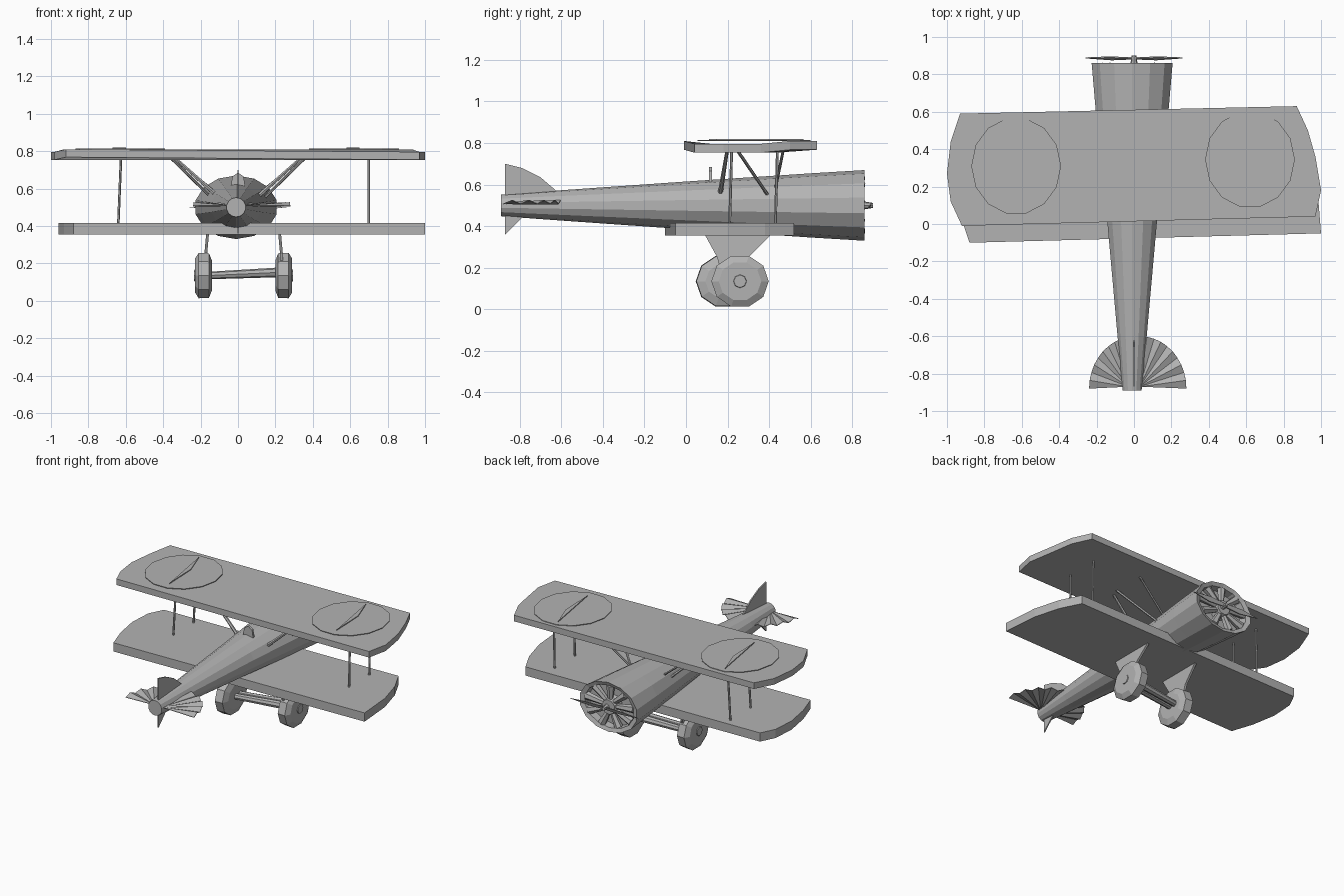
import bpy, bmesh, math
from mathutils import Vector

cube = bpy.data.objects.get("Cube")
if cube:
    bpy.data.objects.remove(cube)

grey = bpy.data.materials.new("plain grey")
grey.use_nodes = True
grey.diffuse_color = (0.45, 0.45, 0.45, 1)
grey.node_tree.nodes["Principled BSDF"].inputs["Base Color"].default_value = grey.diffuse_color


def finish(name, bm):
    bmesh.ops.recalc_face_normals(bm, faces=bm.faces)
    mesh = bpy.data.meshes.new(name)
    bm.to_mesh(mesh)
    bm.free()
    mesh.materials.append(grey)
    obj = bpy.data.objects.new(name, mesh)
    bpy.context.collection.objects.link(obj)
    return obj


def loft(name, rings):
    """Skin a list of equal-length rings and cap both ends."""
    bm = bmesh.new()
    loops = [[bm.verts.new(p) for p in ring] for ring in rings]
    n = len(loops[0])
    for a, b in zip(loops, loops[1:]):
        for i in range(n):
            j = (i + 1) % n
            bm.faces.new((a[i], a[j], b[j], b[i]))
    bm.faces.new(loops[0])
    bm.faces.new(loops[-1])
    return finish(name, bm)


def rod(name, start, end, radius, end_radius=None, sides=6):
    a, b = Vector(start), Vector(end)
    axis = (b - a).normalized()
    u = axis.orthogonal().normalized()
    v = axis.cross(u)
    angles = [math.tau * i / sides for i in range(sides)]
    return loft(name, [[c + r * (u * math.cos(t) + v * math.sin(t)) for t in angles]
                       for c, r in ((a, radius), (b, end_radius or radius))])


def plate(name, points, offset):
    """Prism made from a flat outline and its shifted copy."""
    a = [Vector(p) for p in points]
    return loft(name, [a, [p + Vector(offset) for p in a]])


def oval(cx, cy, z, rx, ry, sides):
    return [(cx + rx * math.cos(math.tau * i / sides),
             cy + ry * math.sin(math.tau * i / sides), z) for i in range(sides)]


# Wings: flat slabs whose tip edges droop
def wing(name, outline, bottom, top, inner):
    def drop(x):
        return 0.02 if abs(x) > inner else 0
    loft(name, [[(x, y, bottom - drop(x) * 0.7) for x, y in outline],
                [(x, y, top - drop(x) * 0.7) for x, y in outline]])


wing("upper_wing", [(-0.92, -0.01), (0.97, 0.04), (1, 0.18), (0.97, 0.36), (0.93, 0.5),
                    (0.87, 0.63), (-0.93, 0.59), (-0.98, 0.44), (-1, 0.27), (-0.98, 0.12)],
     0.768, 0.81, 0.935)
wing("lower_wing", [(-0.88, -0.1), (1, -0.05), (0.98, 0.2), (0.93, 0.38), (0.86, 0.52),
                    (-0.9, 0.48), (-0.95, 0.38), (-0.96, 0.22), (-0.93, 0.05)],
     0.355, 0.415, 1.1)

# Thin round markings and their raised slivers
for side, cx, cy in (("right", -0.63, 0.31), ("left", 0.62, 0.345)):
    plate(side + "_wing_disc", oval(cx, cy, 0.81, 0.24, 0.26, 14), (0, 0, 0.004))
    plate(side + "_wing_sliver", [(cx - 0.04, cy + 0.22, 0.812), (cx + 0.03, cy - 0.2, 0.812),
                                  (cx + 0.02, cy + 0.05, 0.812)], (0, 0, 0.008))

# Fuselage: tapered body with an open cowling
SIDES = 14


def section(y, rx, rz, cz):
    return [(-0.01 + rx * math.cos(math.tau * (i + 0.5) / SIDES), y,
             cz + rz * math.sin(math.tau * (i + 0.5) / SIDES)) for i in range(SIDES)]


loft("fuselage", [section(-0.89, 0.052, 0.052, 0.5), section(-0.6, 0.08, 0.073, 0.5),
                  section(0, 0.135, 0.115, 0.5), section(0.61, 0.2, 0.155, 0.5),
                  section(0.86, 0.222, 0.17, 0.5), section(0.85, 0.19, 0.145, 0.5),
                  section(0.8, 0.185, 0.14, 0.5)])

# Radial engine and propeller
rod("engine_hub", (-0.01, 0.79, 0.5), (-0.01, 0.86, 0.5), 0.07, 0.05, 10)
for i in range(9):
    t = math.tau * i / 9 + math.pi / 2
    rod("engine_cylinder", (-0.01 + 0.04 * math.cos(t), 0.835, 0.5 + 0.04 * math.sin(t)),
        (-0.01 + 0.185 * math.cos(t), 0.835, 0.5 + 0.14 * math.sin(t)), 0.016, 0.028, 6)
rod("propeller_shaft", (0, 0.84, 0.5), (0, 0.9, 0.5), 0.022, 0.012, 8)
for side, s in (("left", 1), ("right", -1)):
    plate(side + "_propeller_blade", [(0, 0.88, 0.49), (0.12 * s, 0.875, 0.485),
                                      (0.26 * s, 0.885, 0.5), (0.13 * s, 0.89, 0.512),
                                      (0, 0.885, 0.51)], (0, 0.006, 0))

# Tailplane: pleated fan on each side
for side, s in (("left", 1), ("right", -1)):
    bm = bmesh.new()
    hub = bm.verts.new((0.03 * s, -0.87, 0.51))
    rim = []
    for i in range(11):
        t = math.pi / 2 * i / 10
        z = 0.515 + (0.012 if i % 2 else -0.006)
        rim.append(bm.verts.new((0.02 + s * (0.01 + 0.25 * math.cos(t)),
                                 -0.88 + 0.28 * math.sin(t), z)))
    for a, b in zip(rim, rim[1:]):
        bm.faces.new((hub, a, b))
    fan = finish(side + "_tailplane", bm)
    solid = fan.modifiers.new("thickness", "SOLIDIFY")
    solid.thickness = 0.004

# Fin above and below the tail
plate("upper_fin", [(-0.004, y, z) for y, z in ((-0.87, 0.5), (-0.87, 0.7), (-0.79, 0.68),
                                                (-0.7, 0.635), (-0.6, 0.55))], (0.008, 0, 0))
plate("lower_fin", [(-0.004, y, z) for y, z in ((-0.87, 0.5), (-0.87, 0.36), (-0.79, 0.44),
                                                (-0.76, 0.5))], (0.008, 0, 0))

# Windscreen stub and headrest
plate("windscreen", [(-0.04, 0.11, 0.6), (0.04, 0.11, 0.6), (0.03, 0.11, 0.665),
                     (0, 0.11, 0.685), (-0.03, 0.11, 0.665)], (0, 0.015, 0))

# Wing struts
for side, x, lean in (("left", 0.7, 0), ("right", -0.64, 0.015)):
    for y in (0.21, 0.43):
        rod(side + "_wing_strut", (x, y, 0.41), (x + lean, y + 0.01, 0.775), 0.007)
for side, s in (("left", 1), ("right", -1)):
    rod(side + "_rear_cabane_strut", (0.11 * s, 0.165, 0.56), (0.35 * s, 0.2, 0.775), 0.012, 0.008)
    rod(side + "_cross_cabane_strut", (0.13 * s, 0.4, 0.54), (0.37 * s, 0.24, 0.775), 0.008)
    rod(side + "_front_cabane_strut", (0.12 * s, 0.43, 0.58), (0.36 * s, 0.47, 0.775), 0.007)

# Landing gear: faceted wheels, leg plates and twin axle
for side, x, y, outward in (("left", 0.245, 0.26, 1), ("right", -0.185, 0.185, -1)):
    wheel = []
    for dx, r in ((-0.045, 0.085), (-0.03, 0.125), (0.025, 0.128), (0.045, 0.095)):
        wheel.append([(x + dx * outward, y + 1.08 * r * math.cos(math.tau * i / 10),
                       0.135 + r * math.sin(math.tau * i / 10)) for i in range(10)])
    loft(side + "_wheel", wheel)
    rod(side + "_hub_cap", (x, y, 0.135), (x + 0.05 * outward, y, 0.135), 0.05, 0.03, 8)
    inner = x - 0.03 * outward
    plate(side + "_leg", [(inner, 0.09, 0.36), (inner, 0.41, 0.36), (inner + 0.01 * outward, 0.3, 0.25),
                          (inner + 0.01 * outward, 0.26, 0.13), (inner + 0.01 * outward, 0.18, 0.13),
                          (inner + 0.01 * outward, 0.15, 0.25)], (0.015 * outward, 0, 0))
for dy in (-0.022, 0.022):
    rod("axle", (-0.16, 0.2 + dy, 0.135), (0.22, 0.24 + dy, 0.152), 0.02, 0.026, 8)
